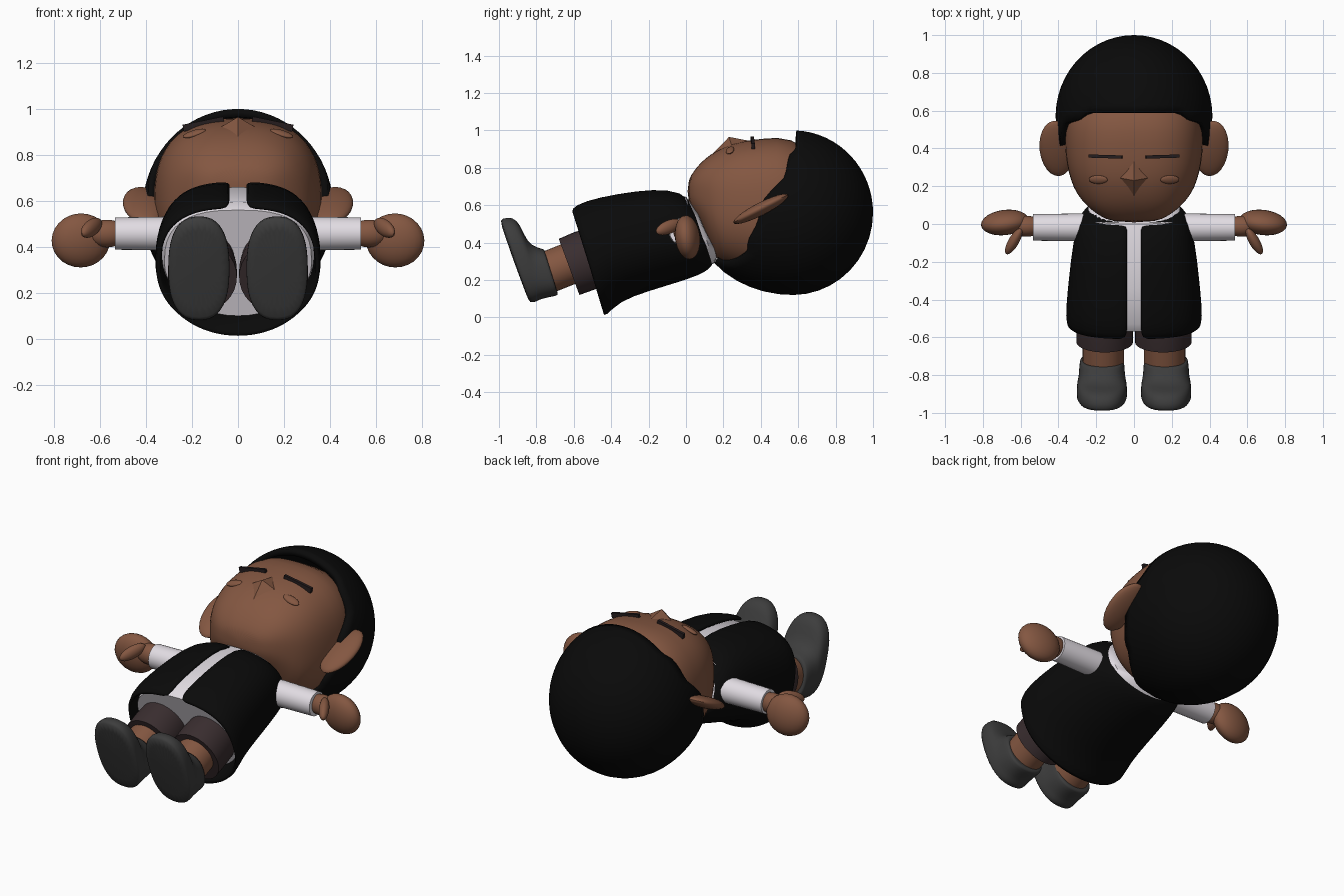
import bpy, bmesh
from math import sin, cos, asin, acos, pi, radians
from mathutils import Vector, Matrix, Euler

if "Cube" in bpy.data.objects:
    bpy.data.objects.remove(bpy.data.objects["Cube"])


def material(name, r, g, b):
    m = bpy.data.materials.new(name)
    m.use_nodes = True
    m.diffuse_color = (r, g, b, 1)
    m.node_tree.nodes["Principled BSDF"].inputs["Base Color"].default_value = (r, g, b, 1)
    return m


SKIN = material("brown skin", 0.23, 0.095, 0.053)
BLACK = material("black", 0.003, 0.003, 0.003)
WHITE = material("shirt white", 0.76, 0.72, 0.77)
TROUSER = material("dark brown cloth", 0.042, 0.027, 0.029)
SHOE = material("dark grey", 0.046, 0.046, 0.046)
BROW = material("eyebrow brown", 0.018, 0.012, 0.013)


def finish(name, bm, mat, thickness=0, subdivide=0):
    bmesh.ops.recalc_face_normals(bm, faces=bm.faces)
    mesh = bpy.data.meshes.new(name)
    bm.to_mesh(mesh)
    bm.free()
    mesh.shade_smooth()
    if not subdivide:
        mesh.set_sharp_from_angle(angle=radians(40))
    mesh.materials.append(mat)
    obj = bpy.data.objects.new(name, mesh)
    bpy.context.collection.objects.link(obj)
    if thickness:
        mod = obj.modifiers.new("thickness", "SOLIDIFY")
        mod.thickness = thickness
        mod.offset = -1
    if subdivide:
        mod = obj.modifiers.new("smooth", "SUBSURF")
        mod.levels = mod.render_levels = subdivide
    return obj


def skin_rows(bm, rows, closed):
    for a, b in zip(rows, rows[1:]):
        n = len(a)
        for i in range(n if closed else n - 1):
            k = (i + 1) % n
            bm.faces.new((a[i], a[k], b[k], b[i]))


def loft(name, rings, mat, cx=0, power=2, low_power=2, gap=0, segs=32, thickness=0, subdivide=0):
    """Rings are (back y, back z, front y, front z, half width); gap leaves a slit at the front."""
    bm = bmesh.new()
    rows = []
    for by, bz, fy, fz, hw in rings:
        back, front = Vector((cx, by, bz)), Vector((cx, fy, fz))
        mid, half = (back + front) / 2, (front - back) / 2
        start = acos((gap / hw) ** (power / 2)) if gap else pi / 2
        span = pi + 2 * start
        row = []
        for i in range(segs + 1 if gap else segs):
            t = start - span * i / segs
            c, s = cos(t), sin(t)
            e = 2 / (power if s > 0 else low_power)
            x = hw * abs(c) ** e * (1 if c > 0 else -1)
            h = abs(s) ** e * (1 if s > 0 else -1)
            row.append(bm.verts.new(mid + half * h + Vector((x, 0, 0))))
        rows.append(row)
    skin_rows(bm, rows, not gap)
    if not gap:
        bm.faces.new(rows[0])
        bm.faces.new(rows[-1])
    return finish(name, bm, mat, thickness, subdivide)


def blob(name, centre, radii, mat, rot):
    bm = bmesh.new()
    bmesh.ops.create_uvsphere(bm, u_segments=24, v_segments=14, radius=1)
    bm.transform(Matrix.LocRotScale(Vector(centre), rot, Vector(radii)))
    return finish(name, bm, mat)


# Torso: shirt inside an open jacket
BODY = [(-0.43, 0.0, -0.62, 0.58, 0.36), (-0.36, 0.085, -0.55, 0.625, 0.362),
        (-0.2, 0.14, -0.36, 0.665, 0.345), (-0.05, 0.185, -0.17, 0.69, 0.325),
        (0.07, 0.225, -0.02, 0.675, 0.297), (0.13, 0.26, 0.04, 0.6, 0.26),
        (0.15, 0.3, 0.08, 0.5, 0.2)]
loft("jacket", BODY, BLACK, power=2.7, gap=0.035, segs=40, thickness=0.028, subdivide=1)
INNER = [(by + 0.02, bz + 0.03, fy + 0.02, fz - 0.03, hw - 0.03) for by, bz, fy, fz, hw in BODY]
INNER[0] = (-0.38, 0.1, -0.57, 0.56, 0.32)
loft("shirt", INNER, WHITE, power=2.7, segs=40)

# Head
FACE = [(0.008, 0.62, 0.73, 0.11), (0.045, 0.55, 0.79, 0.19), (0.1, 0.46, 0.85, 0.255),
        (0.16, 0.3, 0.89, 0.305), (0.23, 0.27, 0.925, 0.335), (0.32, 0.24, 0.947, 0.358),
        (0.42, 0.21, 0.957, 0.367), (0.55, 0.2, 0.97, 0.37), (0.75, 0.3, 0.85, 0.3)]
loft("head", [(y, lo, y, hi, hw) for y, lo, hi, hw in FACE], SKIN,
     power=2.6, low_power=2.4, segs=40, subdivide=1)

# Nose wedge
bm = bmesh.new()
tip, bridge, left, chin, right = [bm.verts.new(v) for v in (
    (0, 0.23, 0.965), (0, 0.36, 0.94), (0.11, 0.25, 0.9), (0, 0.06, 0.79), (-0.11, 0.25, 0.9))]
for a, b in ((bridge, left), (left, chin), (chin, right), (right, bridge)):
    bm.faces.new((tip, a, b))
bm.faces.new((bridge, left, chin, right))
finish("nose", bm, SKIN)

# Hair cap: strips from the hairline to the back of the crown
HAIRLINE = [(0, 0.59), (38, 0.59), (46, 0.55), (64, 0.53), (79, 0.42), (87, 0.4),
            (98, 0.38), (112, 0.33), (121, 0.33), (155, 0.16), (180, 0.15)]


def hairline(angle):
    for (a, y), (b, z) in zip(HAIRLINE, HAIRLINE[1:]):
        if angle <= b:
            return y + (z - y) * (angle - a) / (b - a)
    return HAIRLINE[-1][1]


bm = bmesh.new()
columns, steps, mid_y = 72, 16, 0.57
rows = [[] for _ in range(steps + 1)]
for i in range(columns):
    phi = 2 * pi * i / columns
    angle = 360 * i / columns
    d = hairline(min(angle, 360 - angle)) - mid_y
    first = asin(d / (0.53 if d < 0 else 0.43))
    for j, row in enumerate(rows):
        t = first + (pi / 2 - first) * j / steps
        y = mid_y + sin(t) * (0.53 if t < 0 else 0.43)
        row.append(bm.verts.new((0.415 * cos(t) * sin(phi), y, 0.56 + 0.44 * cos(t) * cos(phi))))
skin_rows(bm, rows, True)
bmesh.ops.remove_doubles(bm, verts=bm.verts, dist=0.0005)
finish("hair", bm, BLACK, thickness=0.035)

for side, s in (("left", 1), ("right", -1)):
    # Face details
    blob(side + "_ear", (s * 0.41, 0.4, 0.58), (0.09, 0.165, 0.034), SKIN,
         Euler((radians(27), 0, s * radians(-6))))
    blob(side + "_cheek", (s * 0.19, 0.235, 0.893), (0.052, 0.024, 0.012), SKIN,
         Euler((0.4, s * 0.3, 0)))
    bm = bmesh.new()
    bmesh.ops.create_cube(bm, size=1)
    bm.transform(Matrix.LocRotScale(Vector((s * 0.15, 0.357, 0.934)),
                                    Euler((0, s * 0.2, s * 0.03)), Vector((0.18, 0.017, 0.03))))
    finish(side + "_eyebrow", bm, BROW)

    # Arm
    bm = bmesh.new()
    bmesh.ops.create_cone(bm, cap_ends=True, segments=28, radius1=0.075, radius2=0.07, depth=0.335)
    bm.transform(Matrix.Translation((s * 0.368, -0.018, 0.458)) @ Matrix.Rotation(s * pi / 2, 4, "Y"))
    finish(side + "_sleeve", bm, WHITE)
    blob(side + "_wrist", (s * 0.57, -0.012, 0.458), (0.09, 0.055, 0.06), SKIN, Euler())
    blob(side + "_hand", (s * 0.683, 0.008, 0.428), (0.128, 0.066, 0.118), SKIN,
         Euler((0.12, 0, s * -0.12)))
    thumb = Vector((s * 0.07, -0.12, -0.05)).to_track_quat("X", "Z")
    blob(side + "_thumb", (s * 0.637, -0.092, 0.483), (0.082, 0.028, 0.036), SKIN, thumb)

    # Leg
    loft(side + "_trouser_leg", [(-0.38, 0.19, -0.48, 0.49, 0.14), (-0.5, 0.145, -0.6, 0.455, 0.15),
                                 (-0.57, 0.12, -0.68, 0.42, 0.15)], TROUSER, cx=s * 0.155)
    loft(side + "_shin", [(-0.54, 0.2, -0.62, 0.41, 0.11), (-0.69, 0.14, -0.77, 0.35, 0.11)],
         SKIN, cx=s * 0.162)
    loft(side + "_shoe", [(-0.69, 0.14, -0.76, 0.34, 0.1), (-0.68, 0.118, -0.75, 0.365, 0.115),
                          (-0.71, 0.112, -0.79, 0.37, 0.12), (-0.77, 0.1, -0.85, 0.4, 0.123),
                          (-0.79, 0.09, -0.885, 0.495, 0.13), (-0.81, 0.08, -0.925, 0.54, 0.133),
                          (-0.835, 0.08, -0.985, 0.53, 0.135), (-0.845, 0.095, -1.0, 0.515, 0.125)],
         SHOE, cx=s * 0.17, power=2.5, low_power=2.5, subdivide=1)
